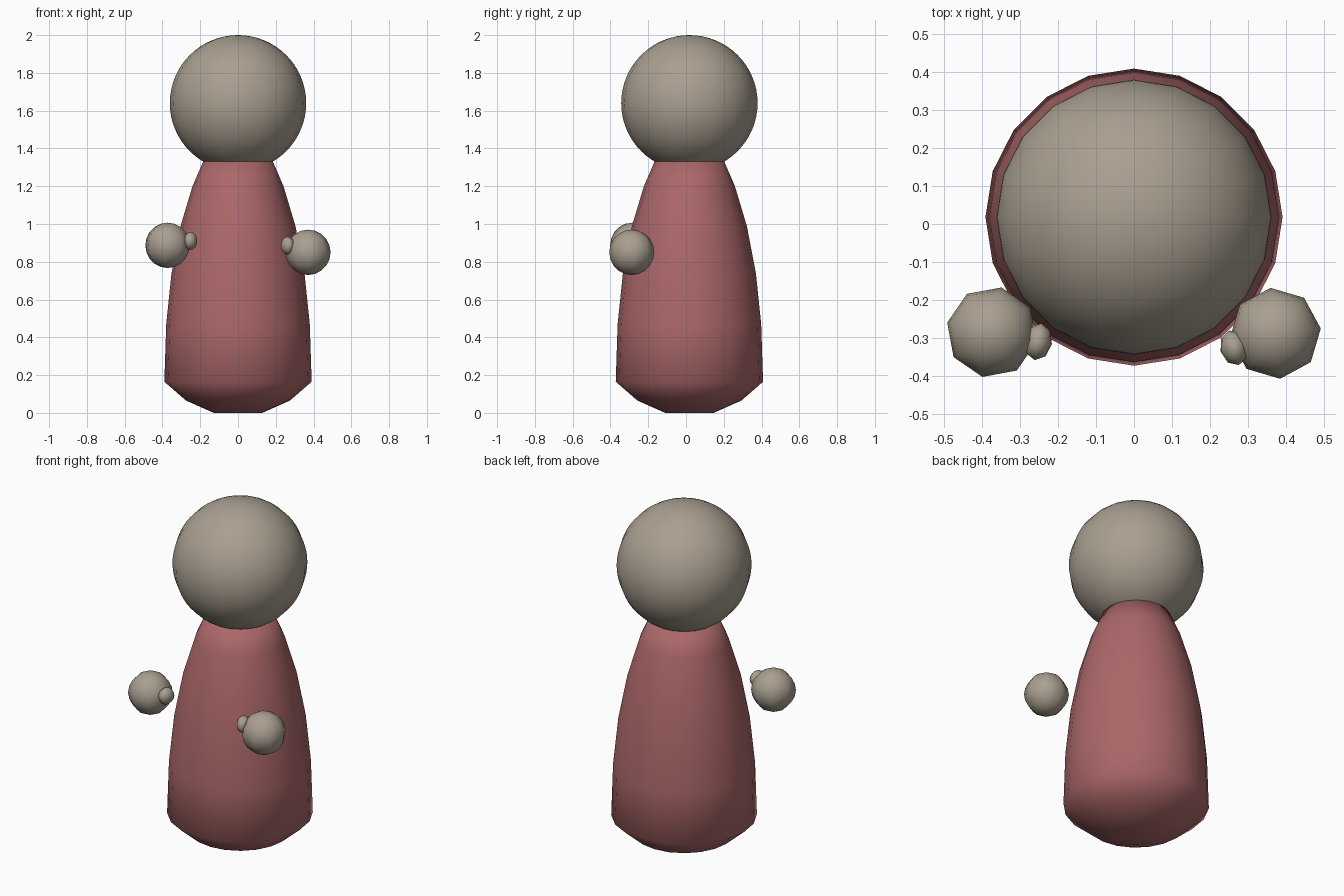
import bpy, bmesh
from math import sin, cos, pi, radians
from mathutils import Vector

if "Cube" in bpy.data.objects:
    bpy.data.objects.remove(bpy.data.objects["Cube"])

CY = 0.018  # the lathe axis sits slightly behind centre


def material(name, rgb):
    mat = bpy.data.materials.new(name)
    mat.diffuse_color = (*rgb, 1)
    mat.use_nodes = True
    mat.node_tree.nodes["Principled BSDF"].inputs["Base Color"].default_value = mat.diffuse_color
    return mat


def finish(name, bm, mat):
    bmesh.ops.recalc_face_normals(bm, faces=bm.faces)
    for f in bm.faces:
        f.smooth = True
    me = bpy.data.meshes.new(name)
    bm.to_mesh(me)
    bm.free()
    me.materials.append(mat)
    ob = bpy.data.objects.new(name, me)
    bpy.context.collection.objects.link(ob)
    return ob


def lathe(name, profile, sides, mat):
    bm = bmesh.new()
    rings = [[bm.verts.new((r * cos(2 * pi * i / sides), CY + r * sin(2 * pi * i / sides), z))
              for i in range(sides)] for r, z in profile]
    for a, b in zip(rings, rings[1:]):
        for i in range(sides):
            j = (i + 1) % sides
            bm.faces.new((a[i], a[j], b[j], b[i]))
    bm.faces.new(rings[0])
    bm.faces.new(rings[-1])
    return finish(name, bm, mat)


def ball(name, centre, radii, segs, rings, mat, turn=0):
    bm = bmesh.new()
    bmesh.ops.create_uvsphere(bm, u_segments=segs, v_segments=rings, radius=1)
    ob = finish(name, bm, mat)
    ob.location, ob.scale = Vector(centre), radii
    ob.rotation_euler.z = radians(turn)
    return ob


red = material("red_cloth", (0.41, 0.137, 0.14))
tan = material("warm_grey", (0.40, 0.35, 0.28))

# Bell-shaped body with a tapered base
lathe("body", [(0.128, 0), (0.275, 0.065), (0.39, 0.165), (0.38, 0.47), (0.352, 0.74),
               (0.304, 0.99), (0.241, 1.2), (0.184, 1.332)], 20, red)

# Round head resting in the neck opening
ball("head", (0, CY, 1.64), (0.361, 0.361, 0.36), 20, 32, tan)

# Floating hands, each with a small thumb pointing inward
ball("left_hand", (-0.373, -0.284, 0.887), (0.12, 0.12, 0.12), 8, 10, tan, -12)
ball("right_hand", (0.371, -0.287, 0.85), (0.12, 0.12, 0.12), 8, 10, tan, 6)
ball("left_thumb", (-0.252, -0.309, 0.91), (0.037, 0.049, 0.047), 8, 8, tan, -10)
ball("right_thumb", (0.263, -0.325, 0.886), (0.037, 0.047, 0.047), 8, 8, tan, 15)
